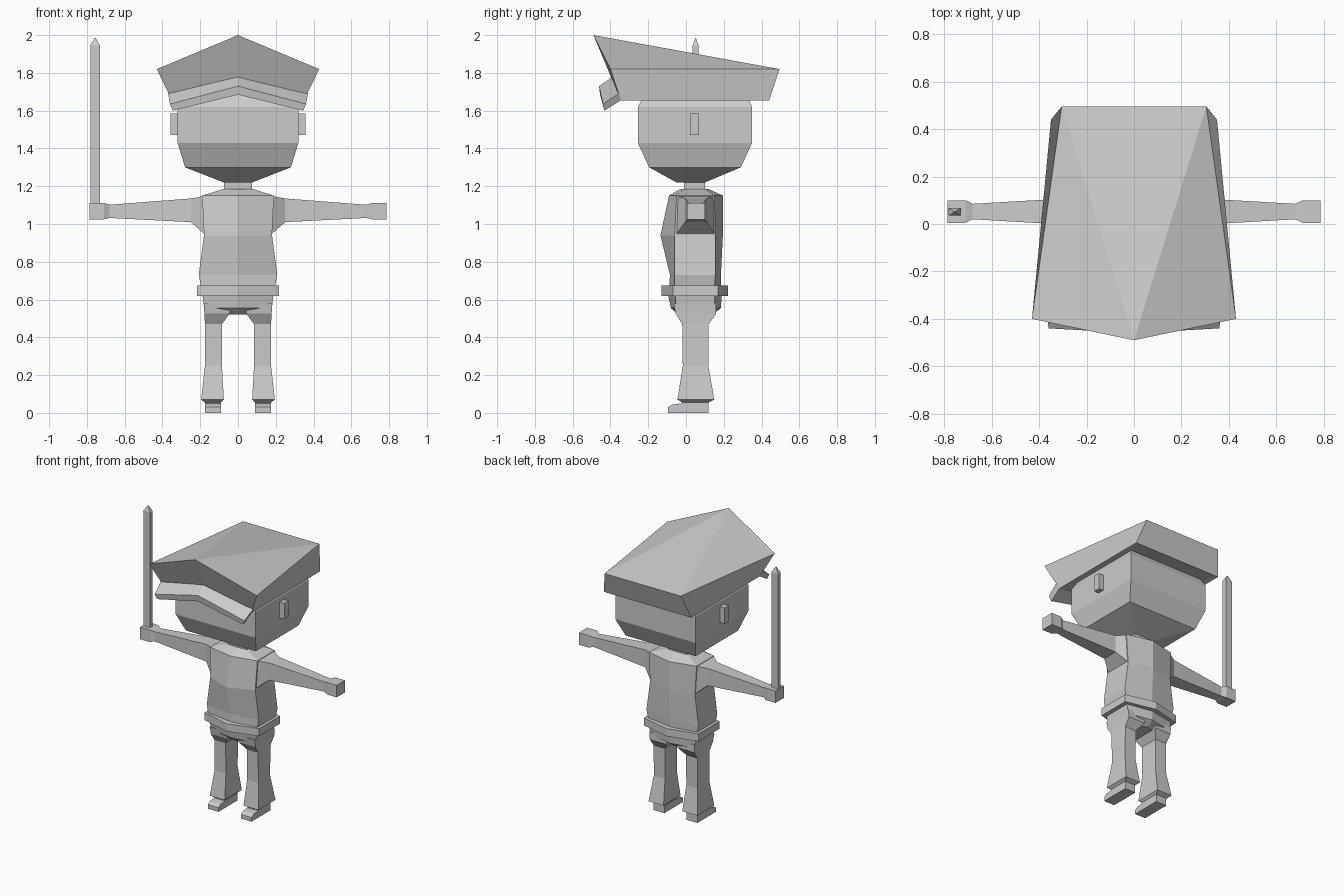
import bpy, bmesh

if "Cube" in bpy.data.objects:
    bpy.data.objects.remove(bpy.data.objects["Cube"])

grey = bpy.data.materials.new("plain_grey")
grey.diffuse_color = (0.6, 0.6, 0.6, 1)
grey.use_nodes = True
grey.node_tree.nodes["Principled BSDF"].inputs["Base Color"].default_value = grey.diffuse_color


def finish(name, bm, mirror=False):
    bmesh.ops.recalc_face_normals(bm, faces=bm.faces)
    me = bpy.data.meshes.new(name)
    bm.to_mesh(me)
    bm.free()
    me.materials.append(grey)
    ob = bpy.data.objects.new(name, me)
    bpy.context.collection.objects.link(ob)
    if mirror:
        ob.modifiers.new("mirror", 'MIRROR').use_mirror_merge = False
    return ob


def loft(name, rings, mirror=False):
    """Skin a list of equal-length point rings and cap both ends."""
    bm = bmesh.new()
    vs = [[bm.verts.new(p) for p in r] for r in rings]
    n = len(vs[0])
    for a, b in zip(vs, vs[1:]):
        for i in range(n):
            j = (i + 1) % n
            bm.faces.new((a[i], a[j], b[j], b[i]))
    bm.faces.new(vs[0])
    bm.faces.new(vs[-1])
    return finish(name, bm, mirror)


def rect(z, x0, x1, y0, y1):
    return [(x0, y0, z), (x1, y0, z), (x1, y1, z), (x0, y1, z)]


def hexa(z, x, f, f_side, b_side, b):
    """Six-sided body section with a ridge at front and back centre."""
    return [(0, f, z), (x, f_side, z), (x, b_side, z),
            (0, b, z), (-x, b_side, z), (-x, f_side, z)]


def section(x, y0, y1, z0, z1):
    return [(x, y0, z0), (x, y1, z0), (x, y1, z1), (x, y0, z1)]


# Head, neck and ears
loft("head", [rect(1.22, -.075, .075, -.05, .10), rect(1.30, -.28, .28, -.195, .29),
              rect(1.43, -.32, .32, -.255, .35), rect(1.62, -.32, .32, -.255, .35),
              rect(1.70, -.28, .28, -.21, .31)])
loft("neck", [rect(1.16, -.075, .075, -.01, .10), rect(1.24, -.075, .075, -.01, .10)])
loft("ear", [rect(1.47, .31, .357, .02, .068), rect(1.585, .31, .357, .02, .068)], True)

# Cap crown: slanted top rising to a peak at the front centre
bm = bmesh.new()
V = lambda *p: bm.verts.new(p)
peak, low = V(0, -.49, 2.0), V(0, -.375, 1.74)
tl, tr = V(-.43, -.40, 1.82), V(.43, -.40, 1.82)
bl, br = V(-.305, .495, 1.82), V(.305, .495, 1.82)
ll, lr = V(-.35, -.345, 1.655), V(.35, -.345, 1.655)
kl, kr = V(-.35, .44, 1.655), V(.35, .44, 1.655)
for f in ((peak, bl, br), (peak, tl, bl), (peak, br, tr), (tl, peak, low, ll),
          (peak, tr, lr, low), (tl, ll, kl, bl), (tr, br, kr, lr),
          (bl, kl, kr, br), (ll, low, kl), (low, lr, kr), (low, kr, kl)):
    bm.faces.new(f)
finish("cap_crown", bm)

# Cap visor: bent slab
side = [(.37, -.355, 1.69), (.36, -.44, 1.635), (.345, -.432, 1.60), (.35, -.345, 1.655)]
loft("cap_visor", [[(-x, y, z) for x, y, z in side],
                   [(0, -.388, 1.78), (0, -.46, 1.73), (0, -.455, 1.685), (0, -.375, 1.735)],
                   side])

# Torso, belt and hips
loft("torso", [hexa(.64, .19, -.09, -.06, .15, .185), hexa(.73, .208, -.085, -.06, .155, .185),
               hexa(.94, .18, -.135, -.06, .155, .195), hexa(1.15, .19, -.09, -.05, .15, .195),
               hexa(1.185, .08, -.03, -.01, .10, .12)])
loft("belt", [hexa(.62, .218, -.13, -.07, .17, .222), hexa(.675, .218, -.13, -.07, .17, .222)])
loft("hips", [hexa(.52, .06, -.04, -.03, .12, .14), hexa(.555, .178, -.08, -.05, .15, .185),
              hexa(.65, .192, -.10, -.06, .155, .19)])

# Arms with hands
loft("arm", [section(.17, -.055, .155, .94, 1.15), section(.25, -.005, .11, 1.01, 1.135),
             section(.68, .02, .085, 1.032, 1.102), section(.71, .005, .10, 1.025, 1.112),
             section(.787, .005, .10, 1.025, 1.112)], True)

# Flared legs and shoes
loft("leg", [rect(.055, .09, .175, -.02, .12), rect(.07, .075, .195, -.045, .15),
             rect(.25, .085, .175, -.017, .118), rect(.47, .085, .175, -.02, .12),
             rect(.525, .045, .178, -.055, .16), rect(.58, .03, .182, -.065, .16)], True)
shoe = [(-.095, 0), (-.095, .03), (-.07, .045), (-.02, .05), (-.02, .065), (.12, .065), (.12, 0)]
loft("shoe", [[(x, y, z) for y, z in shoe] for x in (.09, .175)], True)

# Baton held upright in one hand
loft("baton", [rect(1.09, -.782, -.73, .035, .067), rect(1.945, -.782, -.73, .035, .067),
               rect(1.985, -.758, -.754, .05, .052)])
